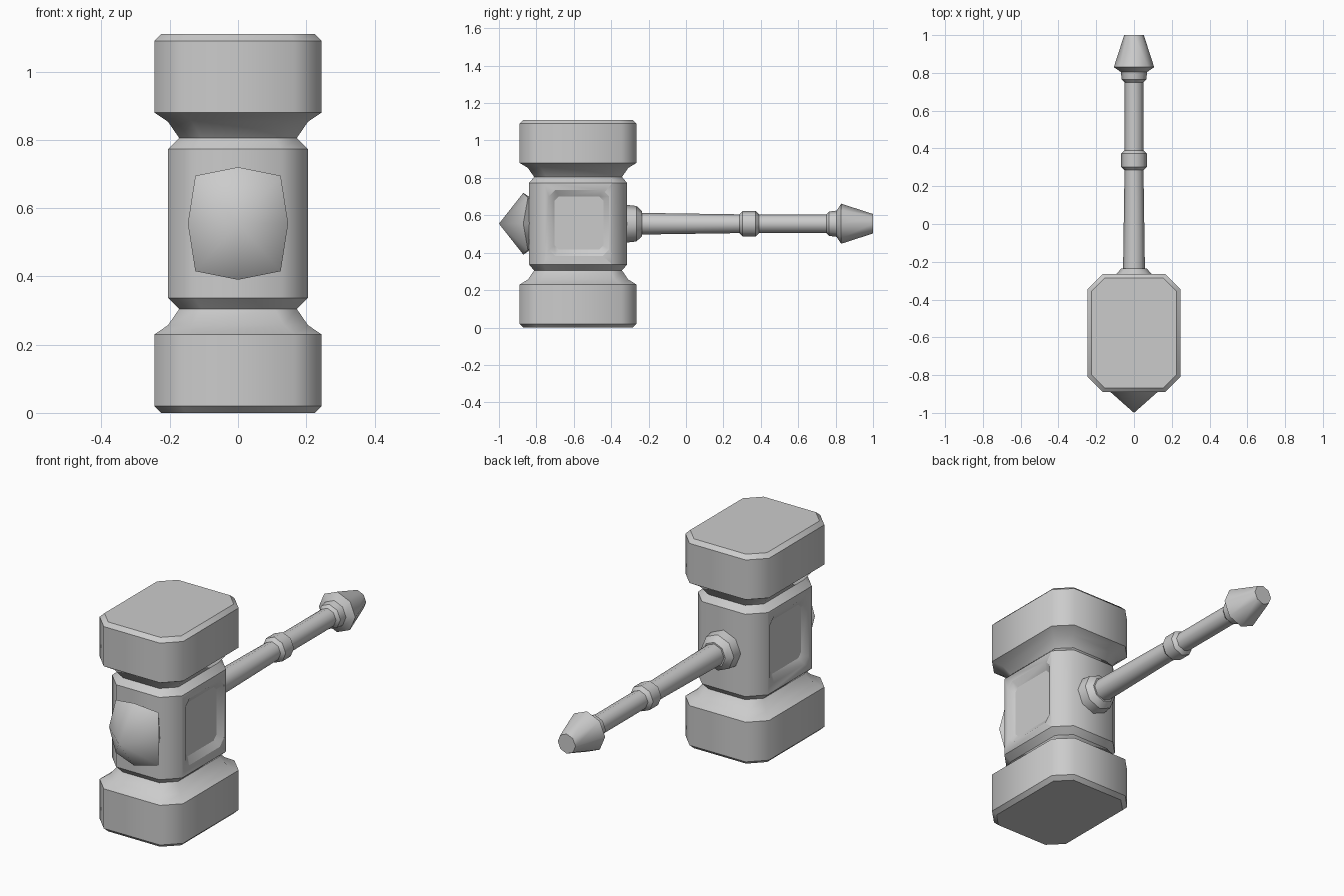
import bpy, bmesh
from math import sin, cos, pi

if "Cube" in bpy.data.objects:
    bpy.data.objects.remove(bpy.data.objects["Cube"])

CY, CZ = -0.577, 0.555   # centre of the hammer head


def loft(name, rings, soft=()):
    """Skin closed rings of points; ring edges are sharp unless listed in soft."""
    bm = bmesh.new()
    vs = [[bm.verts.new(p) for p in r] for r in rings]
    n = len(rings[0])
    for a, b in zip(vs, vs[1:]):
        for i in range(n):
            j = (i + 1) % n
            if len(b) == 1:
                bm.faces.new((a[i], a[j], b[0]))
            else:
                bm.faces.new((a[i], a[j], b[j], b[i]))
    bm.faces.new(vs[0])
    if len(vs[-1]) > 1:
        bm.faces.new(vs[-1])
    bmesh.ops.recalc_face_normals(bm, faces=bm.faces)
    for f in bm.faces:
        f.smooth = True
    for k, r in enumerate(vs):
        if k not in soft and len(r) > 1:
            for i in range(n):
                bm.edges.get((r[i], r[(i + 1) % n])).smooth = False
    me = bpy.data.meshes.new(name)
    bm.to_mesh(me)
    bm.free()
    ob = bpy.data.objects.new(name, me)
    bpy.context.collection.objects.link(ob)
    return ob


def cut_rect(a, b, c):
    """Rectangle of half sizes a, b with corners cut by c."""
    return [(a, c - b), (a, b - c), (a - c, b), (c - a, b),
            (-a, b - c), (-a, c - b), (c - a, -b), (a - c, -b)]


# Hammer head: upper half profile (height from centre, half x, half y, corner cut), mirrored down
half = [(0.218, 0.205, 0.262, 0.078), (0.25, 0.172, 0.235, 0.065),
        (0.298, 0.205, 0.268, 0.07), (0.325, 0.245, 0.312, 0.08),
        (0.535, 0.245, 0.312, 0.08), (0.555, 0.225, 0.292, 0.072)]
profile = [(-h, a, b, c) for h, a, b, c in reversed(half)] + half
head = loft("hammer_head",
            [[(x, CY + y, CZ + h) for x, y in cut_rect(a, b, c)] for h, a, b, c in profile],
            soft=(3, 8))

# Recessed side panels
for side in (-1, 1):
    panel = [(0.182, 0.13, 0.142, 0.022), (0.206, 0.163, 0.178, 0.035), (0.26, 0.163, 0.178, 0.035)]
    cutter = loft("panel_cutter",
                  [[(side * d, CY + 0.005 + u, CZ + 0.003 + v) for u, v in cut_rect(a, b, c)]
                   for d, a, b, c in panel])
    cutter.hide_render = True
    cutter.hide_set(True)
    mod = head.modifiers.new("panel", 'BOOLEAN')
    mod.operation = 'DIFFERENCE'
    mod.solver = 'EXACT'
    mod.object = cutter

# Apply the cuts and drop the cutters
bpy.context.view_layer.update()
done = bpy.data.meshes.new_from_object(head.evaluated_get(bpy.context.evaluated_depsgraph_get()))
head.modifiers.clear()
head.data = done
for ob in [o for o in bpy.data.objects if o.name.startswith("panel_cutter")]:
    bpy.data.objects.remove(ob)

# Front spike: eight-sided rim with its corners swept back, smooth up to the point
rim = [(0.147, 0), (0.125, 0.14), (0, 0.165), (-0.125, 0.14),
       (-0.147, 0), (-0.125, -0.14), (0, -0.165), (0.125, -0.14)]
loft("front_spike", [
    [(x * 0.85, -0.832, CZ + z * 0.85) for x, z in rim],
    [(x, -0.845 if i % 2 else -0.87, CZ + z) for i, (x, z) in enumerate(rim)],
    [(0, -1.0, CZ)]])


def turned(name, prof, soft=()):
    """Eight-sided part along y from (y, radius) pairs."""
    return loft(name, [[(r * cos(i * pi / 4), y, CZ + r * sin(i * pi / 4)) for i in range(8)]
                       for y, r in prof], soft)


# Handle parts
turned("handle_collar", [(-0.33, 0.102), (-0.265, 0.095), (-0.235, 0.066)])
turned("handle_shaft", [(-0.25, 0.058), (0.3, 0.05), (0.77, 0.05)], soft=(1,))
turned("grip_ring", [(0.285, 0.05), (0.303, 0.068), (0.372, 0.068), (0.39, 0.05)])
turned("pommel", [(0.75, 0.05), (0.765, 0.065), (0.805, 0.07), (0.83, 0.107), (1.0, 0.052)])
